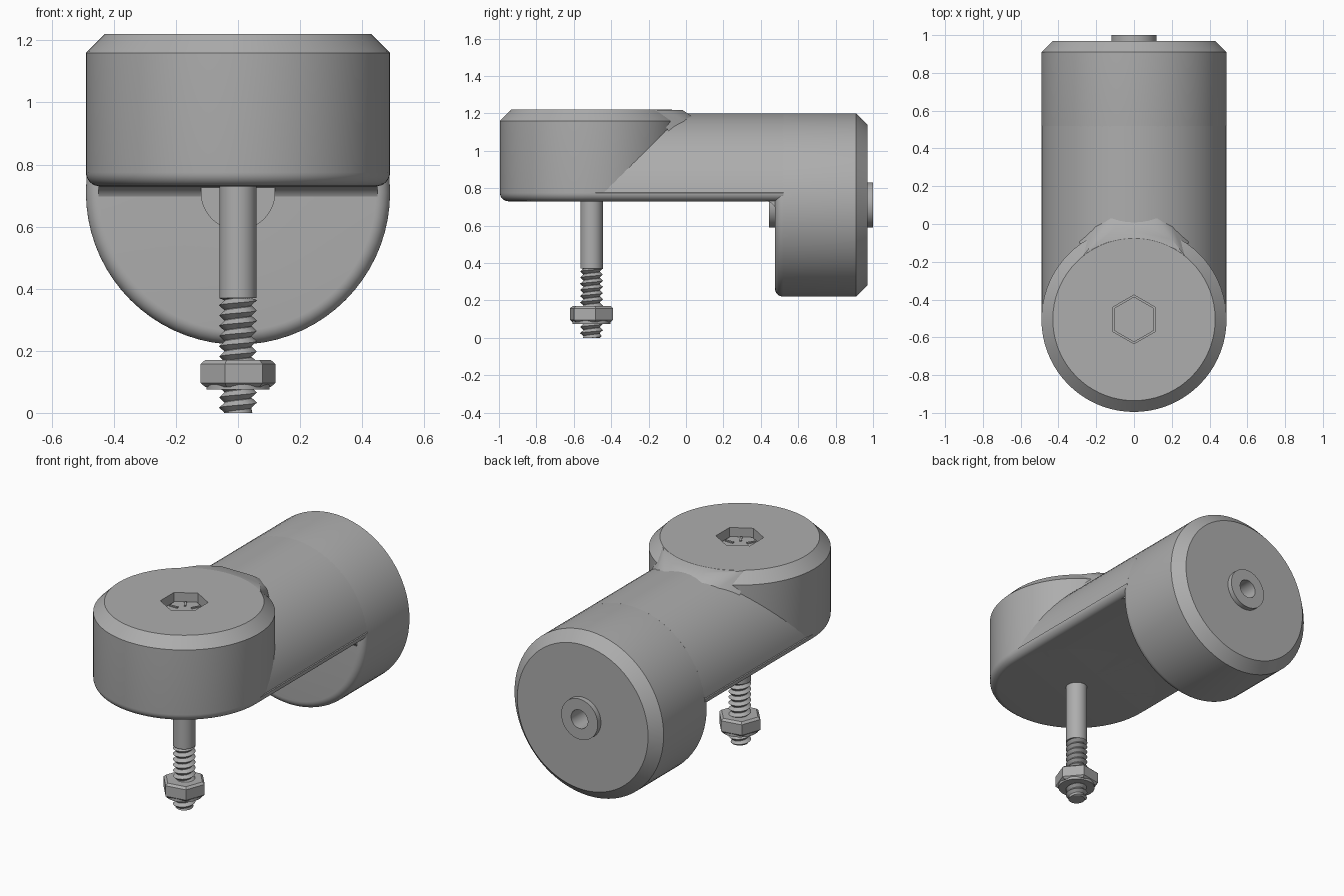
import bpy, bmesh
from math import pi, sin, cos, radians
from mathutils import Matrix, Vector

cube = bpy.data.objects.get("Cube")
if cube:
    bpy.data.objects.remove(cube)

GREY = 0.42
grey = bpy.data.materials.new("plain grey")
grey.use_nodes = True
grey.diffuse_color = (GREY, GREY, GREY, 1)
grey.node_tree.nodes["Principled BSDF"].inputs["Base Color"].default_value = (GREY, GREY, GREY, 1)

R = 0.49        # radius of both barrels
AXIS_Z = 0.71   # height of the horizontal barrel axis
BOLT_Y = -0.505
FLOOR = 0.73    # underside of the arm
FIL = 0.045


def finish(name, bm, matrix=Matrix(), cutter=None, angle=30):
    """Turn a bmesh into a shaded object, optionally cut by another object."""
    bmesh.ops.remove_doubles(bm, verts=bm.verts, dist=1e-5)
    bmesh.ops.recalc_face_normals(bm, faces=bm.faces)
    bm.transform(matrix)
    mesh = bpy.data.meshes.new(name)
    bm.to_mesh(mesh)
    bm.free()
    mesh.materials.append(grey)
    obj = bpy.data.objects.new(name, mesh)
    bpy.context.scene.collection.objects.link(obj)
    bpy.ops.object.select_all(action='DESELECT')
    bpy.context.view_layer.objects.active = obj
    obj.select_set(True)
    if cutter:
        mod = obj.modifiers.new("cut", 'BOOLEAN')
        mod.operation, mod.solver, mod.object = 'DIFFERENCE', 'EXACT', cutter
        bpy.ops.object.modifier_apply(modifier=mod.name)
    bpy.ops.object.shade_smooth_by_angle(angle=radians(angle))
    return obj


def lathe(profile, closed=False, steps=72):
    """Revolve (radius, height) points about z."""
    bm = bmesh.new()
    vs = [bm.verts.new((r, 0, h)) for r, h in profile]
    es = [bm.edges.new(p) for p in zip(vs, vs[1:])]
    if closed:
        es.append(bm.edges.new((vs[-1], vs[0])))
    bmesh.ops.spin(bm, geom=vs + es, cent=(0, 0, 0), axis=(0, 0, 1),
                   angle=2 * pi, steps=steps)
    return bm


def prism(points, depth):
    """Extrude a flat list of points along a vector."""
    bm = bmesh.new()
    face = bm.faces.new([bm.verts.new(p) for p in points])
    out = bmesh.ops.extrude_face_region(bm, geom=[face], use_keep_orig=True)
    bmesh.ops.translate(bm, vec=depth, verts=[v for v in out["geom"]
                                              if isinstance(v, bmesh.types.BMVert)])
    return bm


def hexagon(r, z, turn):
    return [(r * cos(radians(turn + 60 * i)), r * sin(radians(turn + 60 * i)), z) for i in range(6)]


def arc(cx, cy, r, a, b, n=8):
    return [(cx + r * cos(radians(a + (b - a) * i / n)),
             cy + r * sin(radians(a + (b - a) * i / n))) for i in range(n + 1)]


at_bolt = Matrix.Translation((0, BOLT_Y, 0))
along_y = Matrix.Translation((0, 0, AXIS_Z)) @ Matrix.Rotation(-pi / 2, 4, 'X')

# Hexagonal pocket cutter
pocket = finish("pocket_cutter", prism(hexagon(0.129, 1.15, 30), (0, 0, 0.2)), at_bolt)
pocket.hide_render = True

# Front barrel, standing upright: rounded below, chamfered above
profile = [(0, FLOOR)] + arc(R - FIL, FLOOR + FIL, FIL, -90, 0) \
    + [(R, 1.16), (0.43, 1.22), (0, 1.22)]
finish("front_barrel", lathe(profile), at_bolt, pocket)

# Arm: half-round section with rounded lower edges
right_side = arc(R - FIL, FLOOR + FIL, FIL, -90, 0)
dome = arc(0, AXIS_Z, R, 8, 172, 36)
left_side = [(-x, z) for x, z in reversed(right_side)]
section = [(x, BOLT_Y, z) for x, z in right_side + dome + left_side]
finish("arm", prism(section, (0, 0.52 - BOLT_Y, 0)), cutter=pocket)
bpy.data.objects.remove(pocket)

# Rear barrel, lying along y, with a collar and a bore at each end
profile = [(0.055, 0.445), (0.12, 0.445), (0.12, 0.475)] \
    + arc(R - FIL, 0.475 + FIL, FIL, -90, 0) \
    + [(R, 0.91), (0.43, 0.97), (0.12, 0.97), (0.12, 1.0), (0.055, 1.0)]
finish("rear_barrel", lathe(profile, closed=True), along_y)

# Concave fillet where the arm underside meets the rear barrel
curve = arc(0.425, FLOOR - 0.055, 0.055, 0, 90)
corner = [(-0.45, y, z) for y, z in curve + [(0.425, 0.75), (0.49, 0.75), (0.49, FLOOR - 0.055)]]
finish("inner_fillet", prism(corner, (0.9, 0, 0)))

# Blend from the top of the front barrel down onto the arm
bm = bmesh.new()
for x, y, z in [(0.27, -0.17, 1.219), (0.2, -0.08, 1.219), (0.1, -0.02, 1.219),
                (0.12, 0.035, 1.182), (0.2, -0.01, 1.155), (0.29, -0.09, 1.1)]:
    for s in (-1, 1):
        bm.verts.new((s * x, y, z))
bmesh.ops.convex_hull(bm, input=bm.verts)
finish("shoulder_blend", bm, angle=50)

# Bolt head with six raised radial marks
finish("bolt_head", prism(hexagon(0.12, 1.1, 30), (0, 0, 0.07)), at_bolt)
bm = bmesh.new()
for i in range(6):
    bmesh.ops.create_cube(bm, size=1, matrix=Matrix.Rotation(i * pi / 3, 4, 'Z')
                          @ Matrix.Translation((0.068, 0, 1.172))
                          @ Matrix.Diagonal((0.05, 0.012, 0.009, 1)))
finish("head_marks", bm, at_bolt)

# Plain shank, and the core under the thread
SHANK = 0.37
finish("bolt_shank", lathe([(0, SHANK), (0.06, SHANK), (0.06, 1.12), (0, 1.12)], steps=32), at_bolt)
finish("thread_core", lathe([(0, 0), (0.044, 0), (0.044, 0.4), (0, 0.4)], steps=32), at_bolt)

# Helical thread: a crest line between two root lines
PITCH, STEPS = 0.033, 28
bm = bmesh.new()
strip = []
for i in range(int(STEPS * (SHANK / PITCH + 2))):
    a = 2 * pi * i / STEPS
    row = []
    for k, r in enumerate((0.043, 0.061, 0.043)):
        z = PITCH * (i / STEPS - 1 + (k - 1) / 2)
        z = min(max(z, 0), SHANK)
        r = min(r, 0.046 + z)
        row.append(bm.verts.new((r * cos(a), r * sin(a), z)))
    strip.append(row)
for p, q in zip(strip, strip[1:]):
    for k in range(2):
        bm.faces.new((p[k], q[k], q[k + 1], p[k + 1]))
finish("bolt_thread", bm, at_bolt)

# Nut: hexagon with clipped corners and a round bearing face below
bm = bmesh.new()
for r, z in ((0.108, 0.17), (0.122, 0.158), (0.122, 0.096), (0.108, 0.084)):
    for p in hexagon(r, z, 10):
        bm.verts.new(p)
bmesh.ops.convex_hull(bm, input=bm.verts)
finish("nut", bm, at_bolt, angle=15)
finish("nut_face", lathe([(0, 0.075), (0.102, 0.075), (0.102, 0.1), (0, 0.1)], steps=32), at_bolt)
